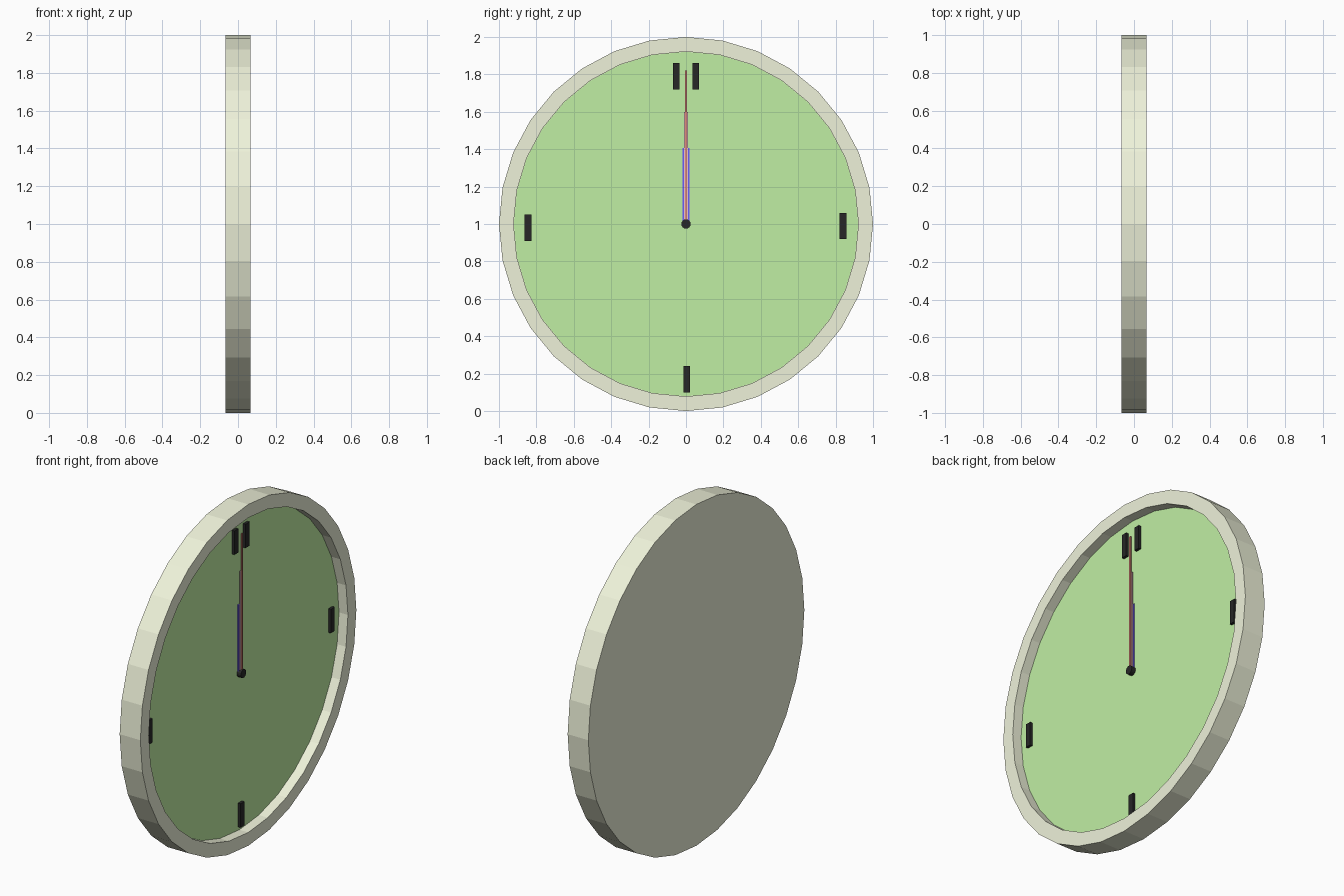
import bpy, bmesh
from math import pi, sin, cos

if "Cube" in bpy.data.objects:
    bpy.data.objects.remove(bpy.data.objects["Cube"])

SIDES = 32
CENTRE_Z = 1.0


def paint(obj, name, rgb):
    mat = bpy.data.materials.get(name) or bpy.data.materials.new(name)
    mat.diffuse_color = (*rgb, 1)
    mat.use_nodes = True
    mat.node_tree.nodes["Principled BSDF"].inputs["Base Color"].default_value = mat.diffuse_color
    obj.data.materials.append(mat)


def lathe(name, profile, sides, mat, rgb):
    """Turn an (x, radius) profile round the clock's x axis, capping both ends."""
    bm = bmesh.new()
    rings = []
    for x, r in profile:
        rings.append([bm.verts.new((x, r * sin(2 * pi * i / sides),
                                    CENTRE_Z + r * cos(2 * pi * i / sides)))
                      for i in range(sides)])
    for a, b in zip(rings, rings[1:]):
        for i in range(sides):
            j = (i + 1) % sides
            bm.faces.new((a[i], a[j], b[j], b[i]))
    bm.faces.new(rings[0])
    bm.faces.new(rings[-1])
    bmesh.ops.recalc_face_normals(bm, faces=bm.faces)
    me = bpy.data.meshes.new(name)
    bm.to_mesh(me)
    bm.free()
    obj = bpy.data.objects.new(name, me)
    bpy.context.collection.objects.link(obj)
    paint(obj, mat, rgb)
    return obj


def bar(name, x, y, z, mat, rgb):
    """Box given by its (min, max) range on each axis."""
    bpy.ops.mesh.primitive_cube_add(
        size=1, location=[(a + b) / 2 for a, b in (x, y, z)])
    obj = bpy.context.object
    obj.name = name
    obj.scale = [b - a for a, b in (x, y, z)]
    bpy.ops.object.transform_apply(location=False, rotation=False, scale=True)
    paint(obj, mat, rgb)
    return obj


# Case: solid back with a recessed front
lathe("case", [(-0.067, 1.0), (0.067, 1.0), (0.067, 0.922), (0.005, 0.922)],
      SIDES, "cream", (0.86, 0.89, 0.70))

# Dial
lathe("dial", [(0.004, 0.921), (0.010, 0.921)], SIDES, "green", (0.53, 0.86, 0.37))

# Hands, stacked outwards: hour, minute, second
for name, x, half, tip, rgb in (
        ("hour_hand", 0.012, 0.020, 1.405, (0.15, 0.10, 0.95)),
        ("minute_hand", 0.018, 0.012, 1.60, (0.85, 0.55, 0.60)),
        ("second_hand", 0.024, 0.006, 1.82, (0.75, 0.25, 0.20))):
    bar(name, (x, x + 0.005), (-half, half), (1.0, tip), name + "_paint", rgb)

# Centre pin
lathe("centre_pin", [(0.008, 0.025), (0.036, 0.025)], 16, "black", (0.02, 0.02, 0.02))

# Plain quarter-hour markers, a double one at the top
for name, y, z in (("top_marker_left", -0.052, 1.79), ("top_marker_right", 0.052, 1.79),
                   ("right_marker", 0.84, 0.99), ("bottom_marker", 0.004, 0.17),
                   ("left_marker", -0.845, 0.98)):
    bar(name, (0.000, 0.026), (y - 0.018, y + 0.018), (z - 0.07, z + 0.07),
        "black", (0.02, 0.02, 0.02))
